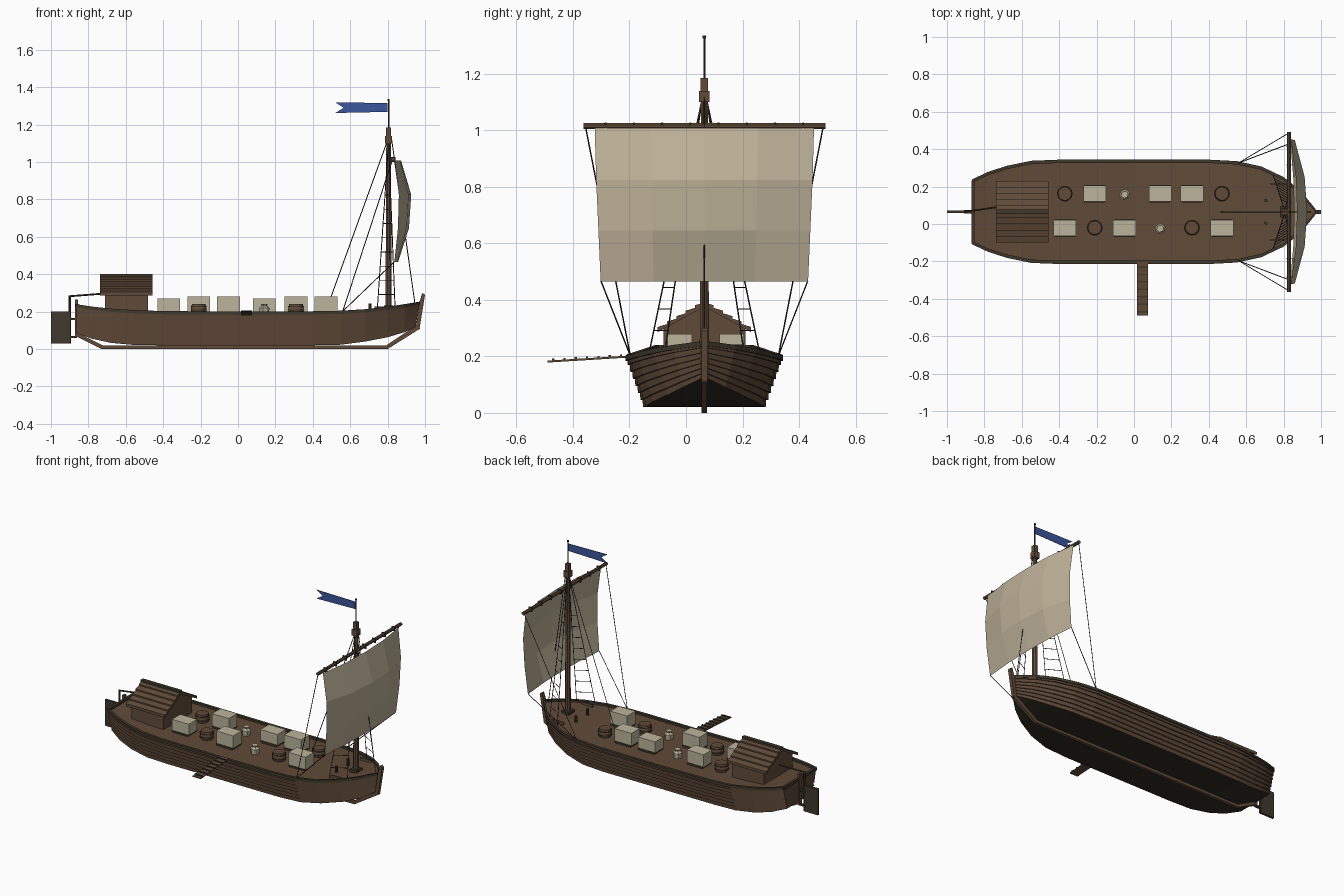
import bpy, bmesh, math
from mathutils import Vector

if "Cube" in bpy.data.objects:
    bpy.data.objects.remove(bpy.data.objects["Cube"])

CY = 0.065  # hull centreline


def material(name, rgb):
    m = bpy.data.materials.new(name)
    m.diffuse_color = (*rgb, 1)
    m.use_nodes = True
    m.node_tree.nodes["Principled BSDF"].inputs["Base Color"].default_value = m.diffuse_color
    return m


WOOD = material("brown_wood", (0.118, 0.070, 0.040))
PLANK = material("hull_brown", (0.105, 0.062, 0.036))
DARK = material("dark_wood", (0.050, 0.040, 0.025))
TAR = material("tarred_bottom", (0.030, 0.025, 0.016))
ROPE = material("rope", (0.045, 0.036, 0.025))
CLOTH = material("sail_cloth", (0.52, 0.45, 0.32))
CRATE = material("pale_crate", (0.50, 0.46, 0.33))
BLUE = material("blue_flag", (0.045, 0.090, 0.330))


def make(name, verts, faces, mats, rule=None, fix=True):
    me = bpy.data.meshes.new(name)
    me.from_pydata([tuple(v) for v in verts], [], faces)
    bm = bmesh.new()
    bm.from_mesh(me)
    if fix:
        bmesh.ops.recalc_face_normals(bm, faces=bm.faces)
    bm.to_mesh(me)
    bm.free()
    for m in mats:
        me.materials.append(m)
    if rule:
        for p in me.polygons:
            p.material_index = rule(p)
    ob = bpy.data.objects.new(name, me)
    bpy.context.collection.objects.link(ob)
    return ob


def loft(name, rows, mats, closed=True, caps=True, rule=None):
    n = len(rows[0])
    verts = [p for r in rows for p in r]
    faces = []
    for i in range(len(rows) - 1):
        for j in range(n if closed else n - 1):
            k = (j + 1) % n
            faces.append((i * n + j, i * n + k, (i + 1) * n + k, (i + 1) * n + j))
    if caps:
        faces += [tuple(range(n)), tuple(range((len(rows) - 1) * n, len(rows) * n))]
    return make(name, verts, faces, mats, rule)


def prism(name, pts, a, b, mat, axis="y"):
    """Extrude an xz profile along y, or a yz profile along x."""
    at = (lambda p, s: (p[0], s, p[1])) if axis == "y" else (lambda p, s: (s, p[0], p[1]))
    return loft(name, [[at(p, s) for p in pts] for s in (a, b)], [mat])


def box(name, x, y, z, mat):
    return prism(name, [(x[0], z[0]), (x[1], z[0]), (x[1], z[1]), (x[0], z[1])], y[0], y[1], mat)


def rod(name, p, q, r, mat, sides=4, r2=None, mids=()):
    """Round bar from p to q; mids holds (fraction, radius) swellings."""
    p, q = Vector(p), Vector(q)
    d = (q - p).normalized()
    u = d.orthogonal().normalized()
    v = d.cross(u)
    stops = [(0, r), *mids, (1, r if r2 is None else r2)]
    rows = []
    for t, rad in stops:
        ring = [(k + 0.5) * 2 * math.pi / sides for k in range(sides)]
        rows.append([p.lerp(q, t) + (u * math.cos(a) + v * math.sin(a)) * rad for a in ring])
    return loft(name, rows, [mat])


# Hull stations: x, half width at rail, half width at chine, rail z, chine z
ST = [(-.865, .168, .125, .235, .085), (-.78, .208, .16, .222, .055), (-.68, .240, .185, .211, .033),
      (-.55, .267, .205, .203, .021), (-.4, .273, .210, .198, .02), (0, .273, .210, .195, .02),
      (.4, .273, .210, .197, .02), (.55, .265, .202, .200, .023), (.68, .237, .175, .208, .04),
      (.8, .180, .125, .222, .063), (.89, .108, .070, .235, .09), (.97, .010, .008, .248, .12)]
STRAKES = 7

# Clinker planked hull with a flat bottom
rows = []
for x, wt, wb, zt, zb in ST:
    side = []
    for k in range(STRAKES):
        for t, e in ((k / STRAKES, .007), ((k + 1) / STRAKES, 0)):
            rake = .02 * (t - 1) if x > .95 else 0
            side.append((x + rake, wb + (wt - wb) * t + e, zb + (zt - zb) * t))
    rows.append([(a, CY - b, c) for a, b, c in reversed(side)] + [(a, CY + b, c) for a, b, c in side])
loft("hull", rows, [PLANK, TAR], closed=False,
     rule=lambda p: 1 if p.normal.z < -.7 and p.area > .004 and abs(p.center.y - CY) < .01 else 0)

# Deck following the sheer
loft("deck", [[(x, CY - wt + .003, zt - .008), (x, CY + wt - .003, zt - .008)] for x, wt, wb, zt, zb in ST],
     [WOOD], closed=False, caps=False)

# Rails along both edges and across the stern
for s, tag in ((1, "port"), (-1, "starboard")):
    loft("rail_" + tag, [[(x, CY + s * (wt + a), zt + b) for a, b in
                          ((-.012, -.012), (.006, -.012), (.006, .005), (-.012, .005))]
                         for x, wt, wb, zt, zb in ST], [DARK])
box("stern_rail", (-.87, -.853), (CY - .168, CY + .168), (.222, .24), DARK)

# Keel, stem and sternpost
prism("keel", [(-.865, .068), (-.73, 0), (.8, 0), (.975, .11), (.955, .128), (.79, .018),
               (-.72, .018), (-.865, .09)], CY - .01, CY + .01, WOOD)
prism("stem", [(.95, .11), (.97, .105), (1.0, .29), (.985, .3), (.97, .25)], CY - .011, CY + .011, WOOD)
box("sternpost", (-.872, -.855), (CY - .011, CY + .011), (.07, .265), WOOD)

# Rudder, hinges and tiller
box("rudder", (-1.0, -.9), (CY - .007, CY + .007), (.03, .2), DARK)
for z in (.065, .16):
    box("rudder_hinge", (-.91, -.86), (CY - .009, CY + .009), (z - .005, z + .005), DARK)
rod("rudder_stock", (-.9, CY, .03), (-.9, CY, .285), .006, DARK, 6)
rod("tiller", (-.905, CY, .282), (-.735, CY + .025, .295), .005, DARK, 6)

# Cabin with an overlapping plank roof
prism("cabin", [(CY - .145, .195), (CY + .145, .195), (CY + .145, .298), (CY, .378), (CY - .145, .298)],
      -.71, -.48, WOOD, "x")
slope = []
for i in range(5):
    for d, e in ((i * .033, 0), ((i + 1) * .033, .009)):
        slope.append((d, .391 - d * .58 + e))
half = slope + [(.165, .286)]
roof = [(CY + d, z) for d, z in half] + [(CY, .376)] + [(CY - d, z) for d, z in reversed(half[1:])]
prism("cabin_roof", roof, -.737, -.458, WOOD, "x")
box("roof_ridge", (-.739, -.456), (CY - .012, CY + .012), (.385, .4), DARK)

# Cargo: crates, barrels and sacks
for x, y, top in ((-.37, -.022, .27), (-.05, -.022, .28), (.47, -.022, .28),
                  (-.21, .162, .28), (.14, .162, .27), (.31, .162, .28)):
    box("crate", (x - .061, x + .061), (y - .043, y + .043), (.198, top), CRATE)
    box("crate_base", (x - .056, x + .056), (y - .047, y + .047), (.185, .2), DARK)
for x, y in ((-.21, -.02), (.31, -.02), (-.37, .162), (.47, .162)):
    rod("barrel", (x, y, .187), (x, y, .242), .036, WOOD, 12, mids=((.5, .042),))
    for z in (.2, .225):
        rod("barrel_hoop", (x, y, z), (x, y, z + .006), .0425, DARK, 12)
for x, y in ((-.05, .157), (.14, -.025)):
    rod("sack", (x, y, .187), (x, y, .242), .026, CRATE, 6, .02, ((.6, .029), (.8, .014)))

# Gangplank with cleats
prism("gangplank", [(-.49, .178), (-.2, .196), (-.2, .203), (-.49, .185)], .017, .075, WOOD, "x")
for i in range(7):
    y = -.47 + i * .04
    z = .186 + (y + .49) * .062
    box("gangplank_cleat", (.017, .075), (y - .004, y + .004), (z - .001, z + .005), DARK)

# Mast, top blocks and flagpole
MX = .805
box("mast_step", (MX - .025, MX + .025), (CY - .03, CY + .03), (.21, .232), DARK)
rod("mast", (MX, CY, .2), (MX, CY, 1.15), .018, WOOD, 8, .013)
box("mast_collar", (MX - .019, MX + .019), (CY - .019, CY + .019), (1.1, 1.14), WOOD)
box("mast_cap", (MX - .013, MX + .013), (CY - .013, CY + .013), (1.14, 1.185), WOOD)
rod("flagpole", (MX, CY, 1.18), (MX, CY, 1.33), .004, DARK, 6)
rod("flagpole_knob", (MX, CY, 1.325), (MX, CY, 1.336), .006, DARK, 6)
prism("flag", [(.80, 1.268), (.80, 1.315), (.52, 1.319), (.565, 1.29), (.52, 1.262)],
      CY - .0015, CY + .0015, BLUE)

# Yard and billowing sail
rod("yard", (.828, CY - .428, 1.015), (.828, CY + .428, 1.015), .011, WOOD, 8)
rows = []
for z, w, xe, xc in ((1.008, .388, .838, .872), (.825, .383, .86, .926),
                     (.645, .375, .855, .914), (.465, .367, .836, .856)):
    rows.append([(xe + (xc - xe) * (1 - abs(f) ** 2.2), CY + w * f, z) for f in (-1, -.49, 0, .49, 1)])
loft("sail", rows, [CLOTH], closed=False, caps=False)
for i in range(8):
    y = CY - .35 + i * .1
    box("sail_tie", (.816, .842), (y - .003, y + .003), (1.0, 1.028), DARK)

# Stays
R = .0025
rod("forestay", (.82, CY, 1.13), (.945, CY, .25), R, ROPE)
rod("backstay", (MX, CY, 1.13), (.465, CY, .19), R, ROPE)

# Braces, sheets, shrouds and ratlines on each side
for s in (1, -1):
    foot = (.56, CY + s * .262, .202)
    rod("brace", (.825, CY + s * .42, 1.01), foot, R, ROPE)
    rod("sheet", (.836, CY + s * .366, .467), foot, R, ROPE)
    top = Vector((MX, CY + s * .008, 1.11))
    ends = [Vector((x, CY + s * y, .215)) for x, y in ((.745, .195), (.84, .14))]
    for e in ends:
        rod("shroud", top, e, R, ROPE)
    for k in range(1, 9):
        t = 1 - k * .085
        rod("ratline", top.lerp(ends[0], t), top.lerp(ends[1], t), .002, ROPE)
    rod("bitt", (.705, CY + s * .06, .195), (.705, CY + s * .06, .243), .009, DARK, 8)
    box("pin_rail", (.73, .81), (CY + s * .15 - .005, CY + s * .15 + .005), (.21, .228), WOOD)
